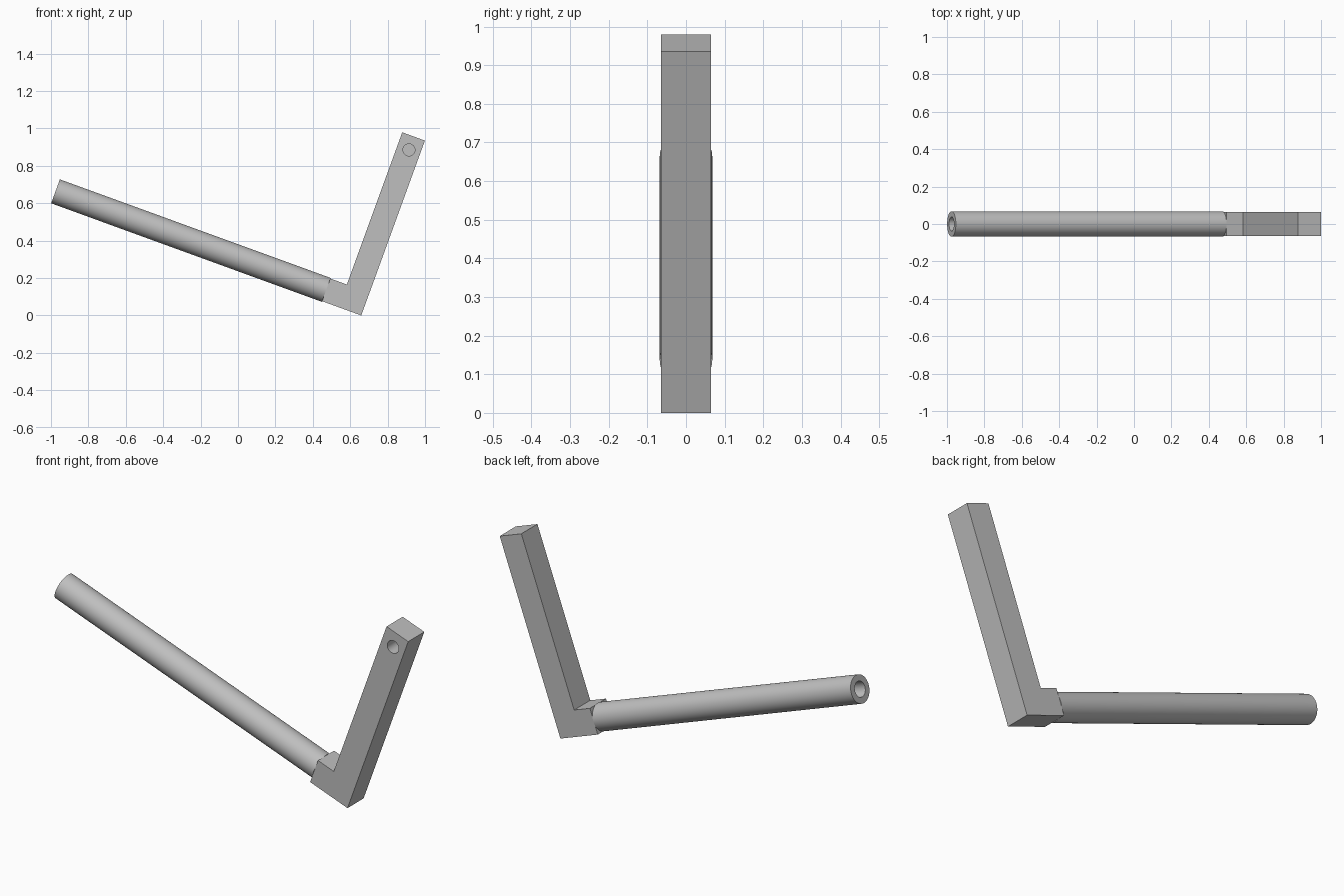
import bpy
import bmesh
from math import radians
from mathutils import Matrix

if "Cube" in bpy.data.objects:
    bpy.data.objects.remove(bpy.data.objects["Cube"], do_unlink=True)

W = 0.129            # width of the square bar
ARM = 0.995          # height of the upright arm
STUB = 0.223         # length of the foot that meets the tube
TUBE_END = 1.763     # distance from outer corner to the tube's open end
TILT = Matrix.Translation((0.659, 0, 0)) @ Matrix.Rotation(radians(20), 4, 'Y')

grey = bpy.data.materials.new("plain grey")
grey.use_nodes = True
grey.diffuse_color = (0.52, 0.52, 0.52, 1)
grey.node_tree.nodes["Principled BSDF"].inputs["Base Color"].default_value = grey.diffuse_color


def add_object(name, bm):
    bmesh.ops.recalc_face_normals(bm, faces=bm.faces)
    mesh = bpy.data.meshes.new(name)
    bm.to_mesh(mesh)
    bm.free()
    mesh.materials.append(grey)
    obj = bpy.data.objects.new(name, mesh)
    bpy.context.collection.objects.link(obj)
    return obj


def cylinder(name, radius, length, centre, axis):
    bm = bmesh.new()
    turn = Matrix.Rotation(radians(90), 4, 'Y' if axis == 'X' else 'X')
    bmesh.ops.create_cone(bm, cap_ends=True, segments=64, radius1=radius, radius2=radius,
                          depth=length, matrix=Matrix.Translation(centre) @ turn)
    return add_object(name, bm)


def drill(obj, cutter):
    cutter.hide_render = True
    mod = obj.modifiers.new("drill", 'BOOLEAN')
    mod.object = cutter
    mod.solver = 'EXACT'
    bpy.ops.object.select_all(action='DESELECT')
    bpy.context.view_layer.objects.active = obj
    obj.select_set(True)
    bpy.ops.object.modifier_apply(modifier=mod.name)
    bpy.data.objects.remove(cutter, do_unlink=True)
    bpy.ops.object.shade_smooth_by_angle(angle=radians(30))
    obj.data.transform(TILT)


# L-shaped square bar: upright arm with a short foot
bm = bmesh.new()
profile = [(0, 0), (0, ARM), (-W, ARM), (-W, W), (-STUB, W), (-STUB, 0)]
face = bm.faces.new([bm.verts.new((x, -W / 2, z)) for x, z in profile])
side = bmesh.ops.extrude_face_region(bm, geom=[face])["geom"]
bmesh.ops.translate(bm, vec=(0, W, 0), verts=[v for v in side if isinstance(v, bmesh.types.BMVert)])
arm = add_object("crank_arm", bm)

# Blind hole in the front of the arm
drill(arm, cylinder("hole_cutter", 0.032, 0.18, (-0.063, -W / 2, 0.919), 'Y'))

# Round tube, bored from its open end
length = TUBE_END - STUB
middle = -(TUBE_END + STUB) / 2
tube = cylinder("tube", 0.068, length, (middle, 0, W / 2), 'X')
drill(tube, cylinder("bore_cutter", 0.038, length, (middle - 0.02, 0, W / 2), 'X'))
